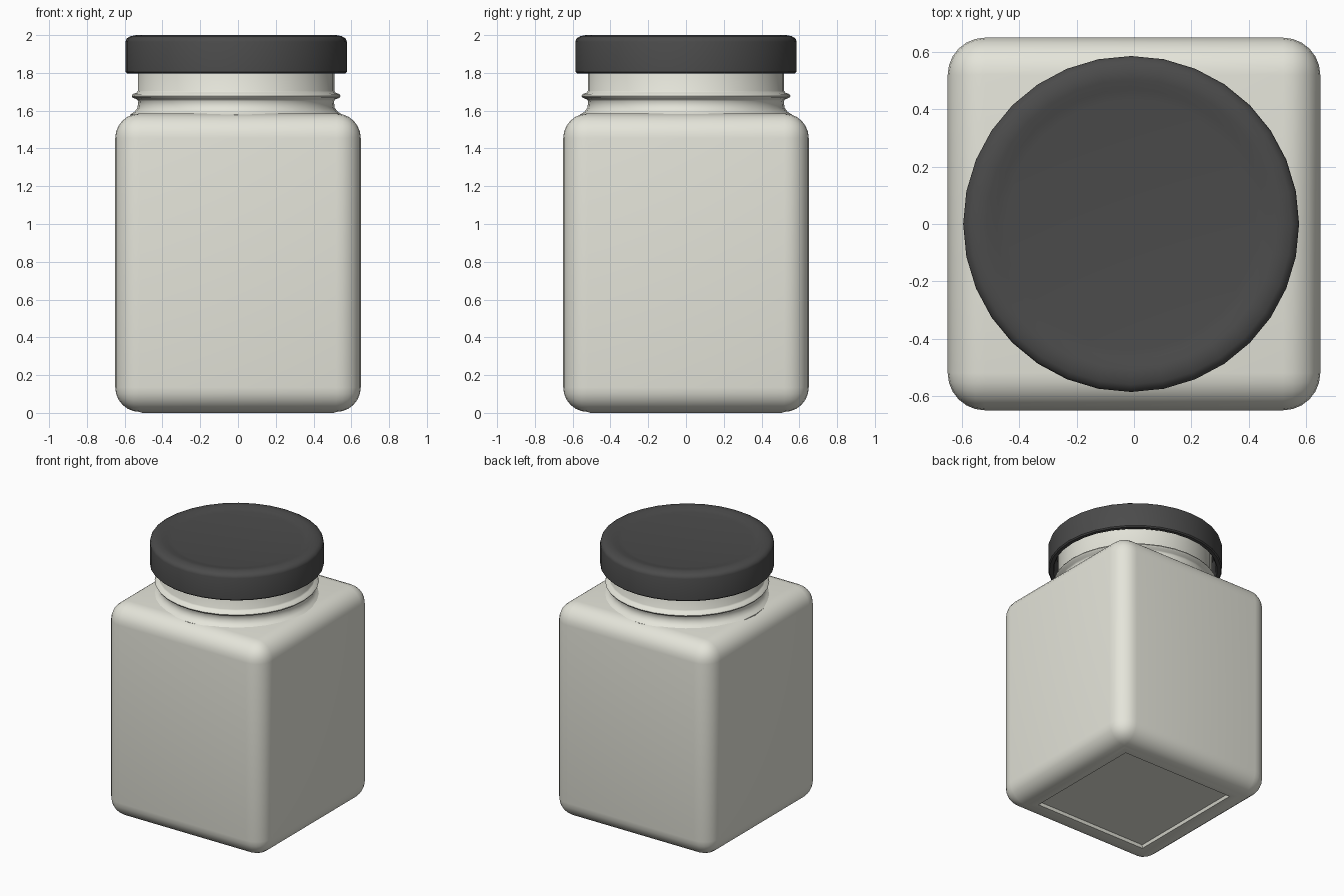
import bpy, bmesh, math

if "Cube" in bpy.data.objects:
    bpy.data.objects.remove(bpy.data.objects["Cube"])

SIDES = 32
CX = -0.01  # neck and lid sit slightly left of the body


def material(name, color):
    m = bpy.data.materials.new(name)
    m.diffuse_color = color
    m.use_nodes = True
    m.node_tree.nodes["Principled BSDF"].inputs["Base Color"].default_value = m.diffuse_color
    return m


def finish(bm, name, mat, angle):
    bmesh.ops.recalc_face_normals(bm, faces=bm.faces)
    me = bpy.data.meshes.new(name)
    bm.to_mesh(me)
    bm.free()
    ob = bpy.data.objects.new(name, me)
    bpy.context.collection.objects.link(ob)
    me.materials.append(mat)
    bpy.ops.object.select_all(action='DESELECT')
    ob.select_set(True)
    bpy.context.view_layer.objects.active = ob
    bpy.ops.object.shade_smooth_by_angle(angle=math.radians(angle))
    return ob


def lathe(name, profile, mat, angle=35):
    """Revolve (radius, z) points; the first and last rings are capped."""
    bm = bmesh.new()
    rings = [[bm.verts.new((CX + r * math.cos(2 * math.pi * i / SIDES),
                            r * math.sin(2 * math.pi * i / SIDES), z))
              for i in range(SIDES)] for r, z in profile]
    for a, b in zip(rings, rings[1:]):
        for i in range(SIDES):
            j = (i + 1) % SIDES
            bm.faces.new((a[i], a[j], b[j], b[i]))
    bm.faces.new(rings[0])
    bm.faces.new(rings[-1])
    return finish(bm, name, mat, angle)


cream = material("cream_glaze", (0.78, 0.78, 0.70, 1))
dark = material("dark_plastic", (0.07, 0.07, 0.07, 1))

# Body: rounded box with a shallow recessed base
bm = bmesh.new()
bmesh.ops.create_cube(bm, size=1)
for v in bm.verts:
    v.co = (v.co.x * 1.3, v.co.y * 1.3, (v.co.z + 0.5) * 1.58 + 0.005)
bmesh.ops.bevel(bm, geom=list(bm.edges), offset=0.13, segments=6,
                profile=0.5, affect='EDGES')
bm.normal_update()
base = min(bm.faces, key=lambda f: f.calc_center_median().z - f.calc_area())
base = [f for f in bm.faces if f.normal.z < -0.99 and f.calc_area() > 0.5]
bmesh.ops.inset_region(bm, faces=base, thickness=0.02, depth=0.005)
bmesh.ops.inset_region(bm, faces=base, thickness=0.07)
bmesh.ops.inset_region(bm, faces=base, thickness=0.012, depth=-0.02)
finish(bm, "jar_body", cream, 40)

# Neck: flared shoulder, bead and straight collar running up into the lid
lathe("jar_neck", [
    (0.56, 1.55), (0.56, 1.58), (0.537, 1.595), (0.522, 1.615),
    (0.518, 1.65), (0.525, 1.66), (0.547, 1.668), (0.553, 1.678),
    (0.547, 1.688), (0.527, 1.695), (0.52, 1.705), (0.52, 1.93)], cream, 50)

# Lid: hollow cap with a rounded rim and a shallow dished top
lathe("lid", [
    (0.545, 1.95), (0.545, 1.81), (0.553, 1.798), (0.578, 1.798),
    (0.586, 1.806), (0.586, 1.965), (0.58, 1.982), (0.56, 1.994),
    (0.53, 2.0), (0.505, 1.999), (0.47, 1.99), (0.435, 1.985)], dark, 40)
